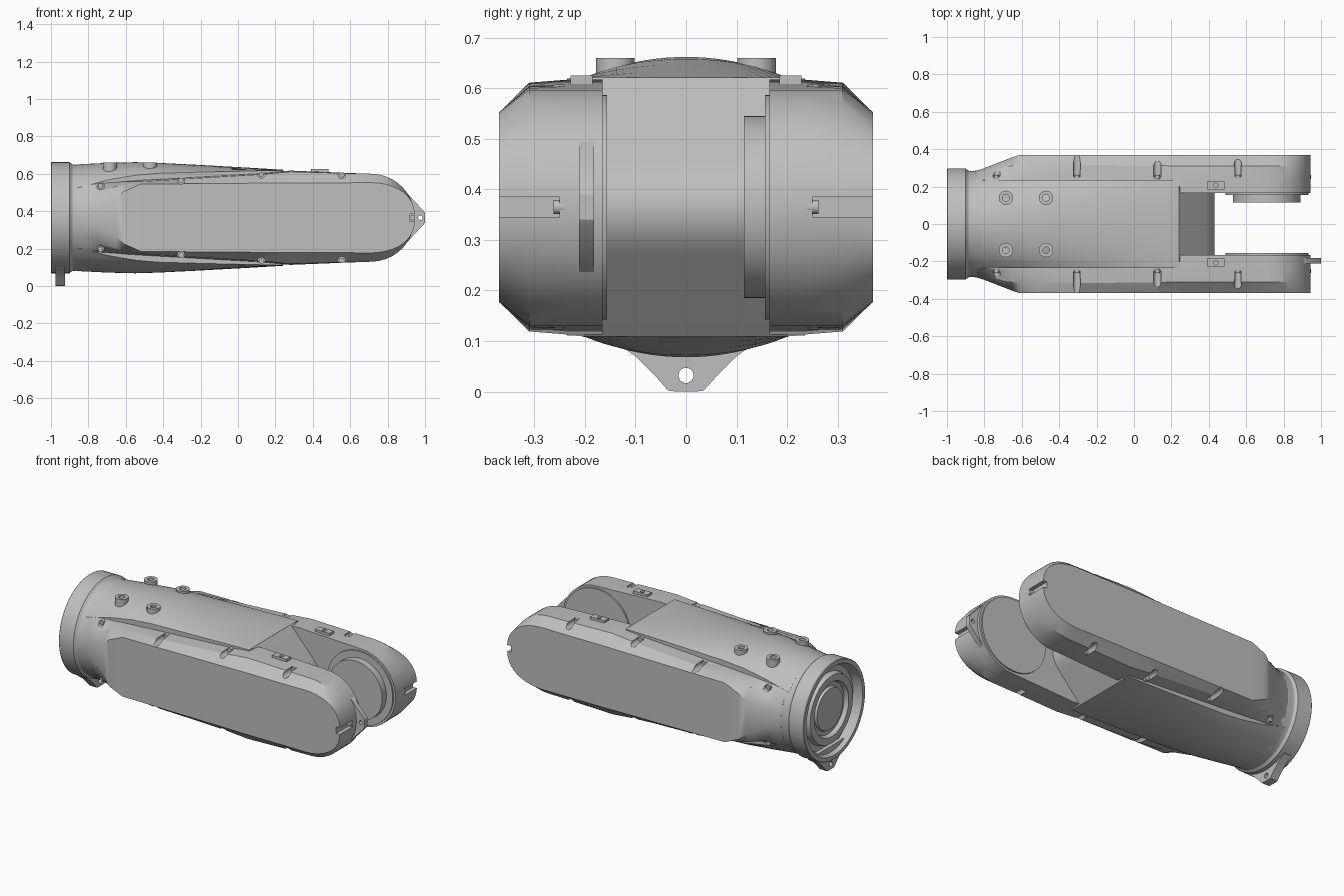
import bpy, bmesh, math
from mathutils import Matrix, Vector

if "Cube" in bpy.data.objects:
    bpy.data.objects.remove(bpy.data.objects["Cube"])

ZC = 0.365      # height of the long axis
HUB_X = 0.71    # centre of the fork hubs

grey = bpy.data.materials.new("satin_grey")
grey.use_nodes = True
colour = (0.52, 0.52, 0.52, 1)
grey.diffuse_color = colour
grey.node_tree.nodes["Principled BSDF"].inputs["Base Color"].default_value = colour


def make(name, bm):
    bmesh.ops.recalc_face_normals(bm, faces=bm.faces)
    mesh = bpy.data.meshes.new(name)
    bm.to_mesh(mesh)
    bm.free()
    mesh.materials.append(grey)
    ob = bpy.data.objects.new(name, mesh)
    bpy.context.collection.objects.link(ob)
    return ob


def finish(ob):
    """Apply modifiers and shade smooth with sharp edges kept."""
    bpy.ops.object.select_all(action='DESELECT')
    ob.select_set(True)
    bpy.context.view_layer.objects.active = ob
    if ob.modifiers:
        bpy.ops.object.convert(target='MESH')
    bpy.ops.object.shade_smooth_by_angle(angle=math.radians(28))
    return ob


def loft(name, rings, closed=True):
    bm = bmesh.new()
    rows = [[bm.verts.new(p) for p in ring] for ring in rings]
    n = len(rows[0])
    for a, b in zip(rows, rows[1:]):
        for i in range(n):
            j = (i + 1) % n
            bm.faces.new((a[i], a[j], b[j], b[i]))
    if closed:
        bm.faces.new(rows[0])
        bm.faces.new(rows[-1])
    return make(name, bm)


def add_cylinder(bm, radius, start, end, sides=32):
    start, end = Vector(start), Vector(end)
    axis = end - start
    turn = Vector((0, 0, 1)).rotation_difference(axis).to_matrix().to_4x4()
    bmesh.ops.create_cone(bm, cap_ends=True, segments=sides, radius1=radius,
                          radius2=radius, depth=axis.length,
                          matrix=Matrix.Translation((start + end) / 2) @ turn)


def add_box(bm, low, high):
    low, high = Vector(low), Vector(high)
    size = Matrix.Diagonal((high - low).to_4d())
    size[3][3] = 1
    bmesh.ops.create_cube(bm, size=1, matrix=Matrix.Translation((low + high) / 2) @ size)


def cylinder(name, radius, start, end, sides=32):
    bm = bmesh.new()
    add_cylinder(bm, radius, start, end, sides)
    return make(name, bm)


def cut(ob, bm):
    """Subtract the solids in bm from ob."""
    cutter = make("cutter", bm)
    cutter.hide_render = True
    mod = ob.modifiers.new("cut", 'BOOLEAN')
    mod.operation = 'DIFFERENCE'
    mod.solver = 'EXACT'
    mod.object = cutter
    finish(ob)
    bpy.data.objects.remove(cutter)


def mirror_y(ob):
    ob.modifiers.new("mirror", 'MIRROR').use_axis = (False, True, False)
    return finish(ob)


# Round mounting flange with stepped socket, turned about the long axis
profile = [(-.97, .001), (-.97, .125), (-.955, .13), (-.955, .155), (-.98, .165),
           (-.98, .205), (-.95, .215), (-.95, .25), (-.99, .265), (-1, .27),
           (-1, .293), (-.996, .297), (-.9, .297), (-.895, .292), (-.885, .285),
           (-.865, .283), (-.82, .288), (-.78, .28)]
angles = [math.tau * i / 96 for i in range(96)]
finish(loft("mounting_flange",
            [[(x, r * math.cos(a), ZC + r * math.sin(a)) for a in angles] for x, r in profile]))

# Arched central body: a round neck flattening towards the fork
HALF = 0.235
round_off = lambda y: 1 - math.sqrt(1 - (y / 0.288) ** 2)


def arch_ring(x, height, drop):
    ys = [HALF * (i / 12 - 1) for i in range(25)]
    zs = [height - drop * round_off(y) / round_off(HALF) for y in ys]
    return ([(x, y, ZC + z) for y, z in zip(ys, zs)]
            + [(x, y, ZC - z) for y, z in reversed(list(zip(ys, zs)))])


finish(loft("central_body", [arch_ring(*s) for s in (
    (-.86, .283, .122), (-.82, .287, .118), (-.7, .293, .092), (-.55, .297, .07),
    (-.42, .293, .055), (-.2, .282, .038), (.05, .268, .018), (.24, .257, .003))]))

# Wedge web closing the fork, with a rounded nose
nose = [(.15, .25), (.24, .256), (.385, .095), (.41, .065), (.425, .032)]
nose += [(.43, 0)] + [(x, -z) for x, z in reversed(nose)]
finish(loft("fork_web", [[(x, y, ZC + z) for x, z in nose] for y in (-.2, .2)]))

# Side covers running into the fork arms: seam height, shoulder y/z, face y/z
stations = [(-.84, .164, .268, .104, .285, .035), (-.8, .176, .278, .115, .299, .04),
            (-.74, .184, .294, .14, .322, .06), (-.65, .19, .312, .168, .357, .105),
            (-.61, .194, .316, .175, .37, .14), (-.52, .2, .318, .193, .37, .18),
            (.13, .237, .312, .232, .37, .185), (.28, .252, .31, .246, .37, .187),
            (.6, .239, .31, .237, .37, .187)]
for i in range(15):
    t = math.radians(89 * math.sin(math.pi / 2 * i / 14))
    c = math.cos(t)
    stations.append((HUB_X + .235 * math.sin(t), .235 * c, .31, .235 * c, .37, .188 * c ** .8))


def cover_ring(x, seam, y1, z1, y2, z2):
    upper = [(.165, seam), (HALF, seam), (y1, z1), (y2, z2)]
    return ([(x, y, ZC + z) for y, z in upper]
            + [(x, y, ZC - z) for y, z in reversed(upper)])


cover = loft("side_covers", [cover_ring(*s) for s in stations])

# Screw pockets along the cover edges and a notch in each arm tip
screws = [(-.735, .17), (-.305, .2), (.125, .232), (.555, .228)]
bm = bmesh.new()
for x, z in screws:
    for side in (-1, 1):
        add_cylinder(bm, .02, (x, .25, ZC + side * z), (x, .45, ZC + side * z), 20)
add_box(bm, (.92, .25, ZC - .02), (1.05, .45, ZC + .02))
cut(cover, bm)
mirror_y(cover)

bm = bmesh.new()
for x, z in screws:
    for side in (-1, 1):
        add_cylinder(bm, .014, (x, .24, ZC + side * z), (x, .262, ZC + side * z), 16)
add_cylinder(bm, .014, (.932, .24, ZC), (.932, .262, ZC), 16)
mirror_y(make("cover_screws", bm))

# Fork hubs on the inner arm faces
mirror_y(cylinder("hub_rings", .222, (HUB_X, .156, ZC), (HUB_X, .18, ZC), 64))
finish(cylinder("left_hub_disc", .18, (HUB_X, .115, ZC), (HUB_X, .17, ZC), 64))

# Threaded bosses on top of the body
for name, x in (("rear", -.685), ("front", -.47)):
    boss = cylinder(name + "_bosses", .038, (x, .14, .58), (x, .14, .66))
    bm = bmesh.new()
    add_cylinder(bm, .018, (x, .14, .635), (x, .14, .7), 20)
    cut(boss, bm)
    mirror_y(boss)

# Small rectangular pads on the arm roots
bm = bmesh.new()
add_box(bm, (.39, .185, .58), (.485, .228, .625))
pad = make("arm_pads", bm)
bm = bmesh.new()
add_cylinder(bm, .012, (.437, .207, .612), (.437, .207, .65), 16)
cut(pad, bm)
mirror_y(pad)

# Drilled lug under the flange
outline = [(.15, .14), (.15, .105), (.1, .07), (.06, .03), (.035, .002), (.02, 0)]
outline += [(-y, z) for y, z in reversed(outline)]
lug = loft("flange_lug", [[(x, y, z) for y, z in outline] for x in (-.975, -.925)])
bm = bmesh.new()
add_cylinder(bm, .015, (-1.1, 0, .032), (-.8, 0, .032), 24)
cut(lug, bm)

# Drilled fin on the tip of the right arm
outline = [(.86, .15), (.905, .13), (.995, .033), (1, .025)]
outline += [(x, -z) for x, z in reversed(outline)]
fin = loft("tip_fin", [[(x, y, ZC + z) for x, z in outline] for y in (-.212, -.182)])
bm = bmesh.new()
add_cylinder(bm, .012, (.975, -.3, ZC), (.975, -.1, ZC), 20)
cut(fin, bm)
